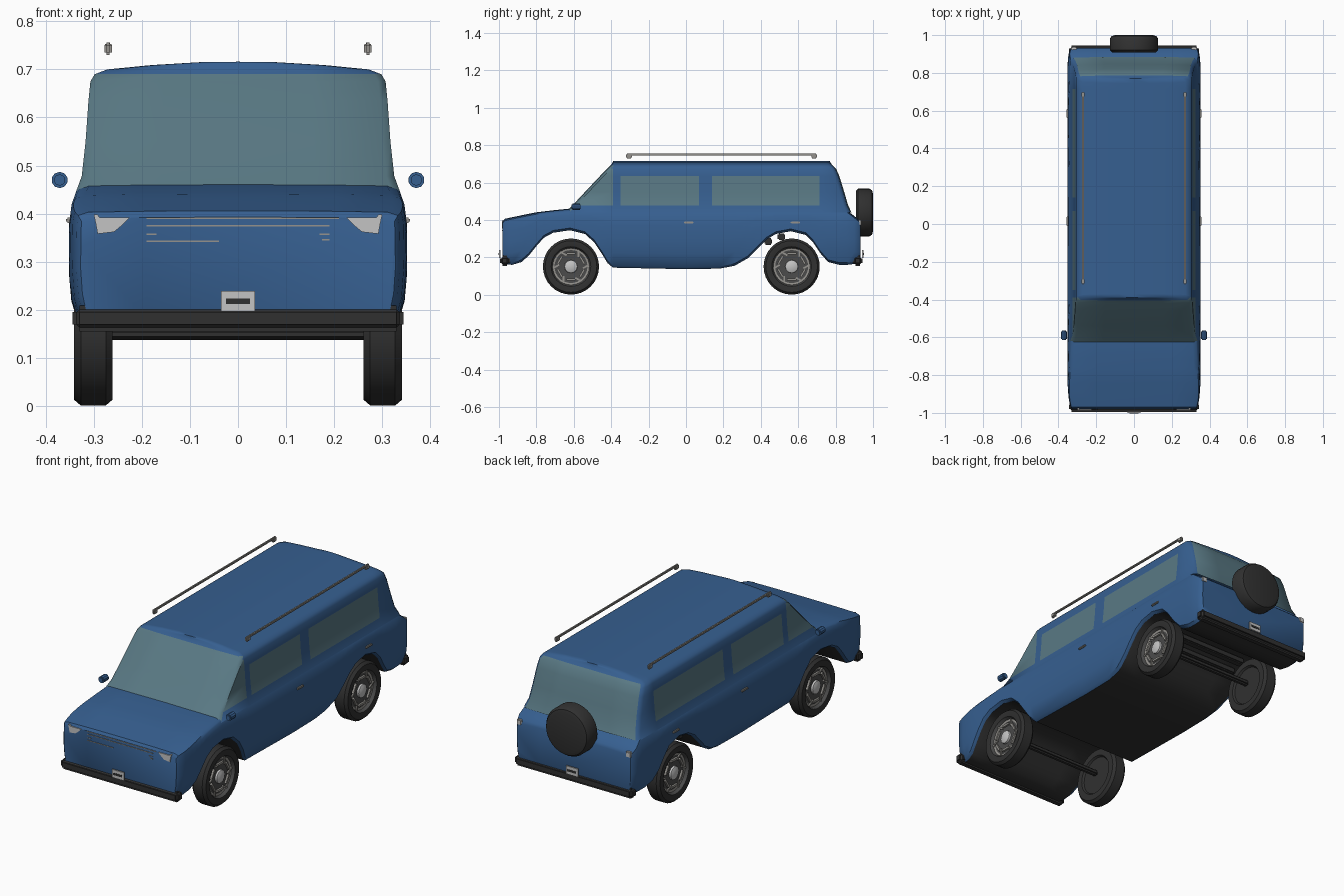
import bpy, bmesh, math
from mathutils import Vector, Matrix

if "Cube" in bpy.data.objects:
    bpy.data.objects.remove(bpy.data.objects["Cube"])


def material(name, col):
    m = bpy.data.materials.new(name)
    m.diffuse_color = (*col, 1)
    m.use_nodes = True
    m.node_tree.nodes["Principled BSDF"].inputs["Base Color"].default_value = m.diffuse_color
    return m


BLUE = material("body_blue", (0.037, 0.115, 0.28))
GLASS = material("window_glass", (0.10, 0.19, 0.23))
BLACK = material("rubber_black", (0.03, 0.03, 0.03))
DARK = material("wheel_dark_grey", (0.07, 0.07, 0.07))
SILVER = material("silver", (0.55, 0.55, 0.55))
RAIL = material("rail_grey", (0.30, 0.29, 0.27))


def finish(name, bm, mats, angle=35, recalc=True):
    bmesh.ops.remove_doubles(bm, verts=bm.verts, dist=1e-5)
    if recalc:
        bmesh.ops.recalc_face_normals(bm, faces=bm.faces)
    me = bpy.data.meshes.new(name)
    bm.to_mesh(me)
    bm.free()
    ob = bpy.data.objects.new(name, me)
    bpy.context.collection.objects.link(ob)
    for m in mats:
        me.materials.append(m)
    bpy.ops.object.select_all(action='DESELECT')
    ob.select_set(True)
    bpy.context.view_layer.objects.active = ob
    bpy.ops.object.shade_smooth_by_angle(angle=math.radians(angle))
    return ob


def loft(rings, rule, caps=False):
    """Skin closed rings; rule(ring, column) gives the material slot."""
    bm = bmesh.new()
    vs = [[bm.verts.new(p) for p in r] for r in rings]
    n = len(rings[0])
    for i in range(len(vs) - 1):
        for j in range(n):
            k = (j + 1) % n
            f = bm.faces.new((vs[i][j], vs[i][k], vs[i + 1][k], vs[i + 1][j]))
            f.material_index = rule(i, j)
    if caps:
        bm.faces.new(vs[0])
        bm.faces.new(vs[-1])
    return bm


def box(name, c, s, mat, bevel=0.0, seg=2):
    bm = bmesh.new()
    bmesh.ops.create_cube(bm, size=1, matrix=Matrix.Translation(c) @ Matrix.Diagonal((*s, 1)))
    if bevel:
        bmesh.ops.bevel(bm, geom=bm.edges[:], offset=bevel, segments=seg, affect='EDGES')
    return finish(name, bm, [mat])


def lerp(table, v):
    if v <= table[0][0]:
        return table[0][1]
    for (a, b), (c, d) in zip(table, table[1:]):
        if v <= c:
            return b + (d - b) * (v - a) / (c - a)
    return table[-1][1]


def mirrored(half):
    return half + [(-x, y, z) for x, y, z in half[-2:0:-1]]


# Lower body: sections along y, with wheel arches in the lower edge
BOTTOM = [(-.98, .18), (-.97, .165), (-.93, .16), (-.88, .175), (-.84, .21), (-.80, .26),
          (-.76, .305), (-.71, .332), (-.62, .345), (-.54, .325), (-.49, .28), (-.45, .22),
          (-.42, .17), (-.39, .145), (0, .137), (.18, .14), (.26, .155), (.33, .195),
          (.38, .245), (.43, .295), (.48, .325), (.56, .34), (.64, .32), (.68, .28),
          (.72, .22), (.76, .175), (.82, .16), (.86, .16), (.90, .165), (.925, .17), (.932, .185)]
TOP = [(-.98, .392), (-.97, .405), (-.9, .42), (-.8, .44), (-.7, .452), (-.62, .46),
       (.84, .46), (.87, .445), (.90, .42), (.925, .40), (.932, .385)]
TAPER = [(-.98, .93), (-.97, .955), (-.93, .98), (-.86, 1), (.85, 1), (.9, .985), (.925, .96), (.932, .94)]
WIDTH = [(.14, .325), (.2, .345), (.28, .352), (.38, .351), (.42, .346), (.45, .335), (.47, .325)]


def section(y, zb):
    zt, k = lerp(TOP, y), lerp(TAPER, y)
    w = lerp(WIDTH, zb) * k
    half = [(0, y, zb), (w * .6, y, zb), (w - .015, y, zb), (w, y, zb + .012)]
    for t in (.25, .5, .72, .88):
        z = zb + (zt - zb) * t
        half.append((lerp(WIDTH, z) * k, y, z))
    w = lerp(WIDTH, zt) * k
    half += [(w, y, zt - .009), (w - .02, y, zt - .002), (w * .6, y, zt), (0, y, zt + .001)]
    return mirrored(half)


rings = [section(*s) for s in BOTTOM]
N = len(rings[0])
finish("lower_body", loft(rings, lambda i, j: 1 if j < 2 or j >= N - 2 else 0, True), [BLUE, BLACK])

# Cabin: stacked outlines as (height, half width, front y, back y)
LEVELS = [(.44, .339, -.645, .885), (.478, .325, -.607, .867), (.55, .317, -.54, .846),
          (.635, .311, -.46, .82), (.675, .307, -.42, .802), (.69, .298, -.405, .787),
          (.70, .272, -.396, .777), (.709, .18, -.392, .772), (.715, .08, -.39, .77), (.716, 0, -.39, .77)]


def outline(z, w, yf, yb):
    half = [(0, yf, z), (w * .5, yf, z), (w * .95, yf + .004, z), (w, yf + .02, z)]
    half += [(w, max(y, yf + .021), z) for y in (-.39, -.35, .07, .14, .715)]
    half += [(w, yb - .025, z), (w * .95, yb - .005, z), (w * .5, yb, z), (0, yb, z)]
    return mirrored(half)


rings = [outline(*l) for l in LEVELS]
M = len(rings[0])


def cabin_colour(i, j):
    j = min(j, M - 1 - j)            # same on both sides
    if j <= 2:
        return int(i < 5)            # windscreen
    if j >= 10:
        return int(i < 5)            # rear window
    if j == 3:
        return int(1 <= i < 4)       # front quarter window
    return int(j in (5, 7) and i in (1, 2))


finish("cabin", loft(rings, cabin_colour), [BLUE, GLASS], 50)


# Wheels and other turned parts
def lathe(name, prof, mats, rule, place, seg=32):
    rs = [[place @ Vector((x, r * math.cos(a), r * math.sin(a)))
           for a in (2 * math.pi * k / seg for k in range(seg))] for r, x in prof]
    return finish(name, loft(rs, lambda i, j: rule(i)), mats)


TYRE = [(0, -.03), (.098, -.03), (.105, -.04), (.138, -.04), (.15, -.026), (.15, .026),
        (.138, .04), (.112, .04), (.106, .038), (.098, .022), (.088, .02), (0, .02)]
HUB = [(.036, .015), (.034, .03), (.02, .036), (0, .037)]
for side, sx in (("right", 1), ("left", -1)):
    for end, y in (("front", -.615), ("rear", .565)):
        place = Matrix.Translation((sx * .301, y, .151)) @ Matrix.Diagonal((sx, 1, 1, 1))
        tag = f"{end}_{side}"
        lathe(f"wheel_{tag}", TYRE, [BLACK, DARK, RAIL], lambda i: 2 if i == 9 else 1 if i > 7 else 0, place)
        lathe(f"hub_{tag}", HUB, [SILVER], lambda i: 0, place, 12)
        # Bright hexagonal ring of bars with short spokes
        bm = bmesh.new()
        for k in range(6):
            turn = Matrix.Rotation(k * math.pi / 3, 4, 'X')
            for c, s in (((.024, 0, .069), (.012, .05, .011)), ((.022, .04, .07), (.01, .009, .04))):
                bmesh.ops.create_cube(bm, size=1, matrix=place @ turn @ Matrix.Translation(c) @ Matrix.Diagonal((*s, 1)))
        finish(f"wheel_bars_{tag}", bm, [RAIL])

# Spare wheel on the tailgate
SPARE = [(0, .908), (.115, .908), (.128, .92), (.128, .98), (.118, .995), (.10, 1.0), (0, 1.0)]
lathe("spare_wheel", SPARE, [BLACK], lambda i: 0,
      Matrix.Translation((0, 0, .44)) @ Matrix.Rotation(math.pi / 2, 4, 'Z'))

# Axles and chassis bars
for name, y, z in (("front_axle", -.615, .16), ("rear_axle", .565, .16)):
    box(name, (0, y, z), (.54, .03, .03), BLACK, .008)
for i, y in enumerate((.44, .51)):
    box(f"chassis_bar_{i}", (0, y, .285 + i * .025), (.56, .04, .035), BLACK, .006)

# Bumpers and number plates
for name, y, s in (("front", -.968, -1), ("rear", .918, 1)):
    box(f"{name}_bumper", (0, y, .182), (.688, .052, .054), BLACK, .014, 3)
    py = y + s * .028
    box(f"{name}_plate", (0, py, .218), (.07, .008, .042), SILVER)
    box(f"{name}_plate_panel", (0, py + s * .004, .218), (.05, .004, .011), BLACK)


# Headlamps: tapered flat panels
def panel(name, pts, y, depth, mat):
    bm = bmesh.new()
    f = bm.faces.new([bm.verts.new((x, y, z)) for x, z in pts])
    ext = bmesh.ops.extrude_face_region(bm, geom=[f])
    bmesh.ops.translate(bm, verts=[v for v in ext["geom"] if isinstance(v, bmesh.types.BMVert)], vec=(0, depth, 0))
    return finish(name, bm, [mat])


for side, sx in (("right", 1), ("left", -1)):
    lamp = [(.30, .398), (.292, .398), (.288, .392), (.225, .392), (.242, .375), (.258, .362), (.292, .358), (.296, .38)]
    panel(f"headlamp_{side}", [(sx * x, z) for x, z in lamp], -.984, .012, SILVER)
    box(f"tail_lamp_{side}", (sx * .318, .928, .385), (.03, .016, .03), SILVER, .004)
    # Mirror, door handles and roof rail
    bm = bmesh.new()
    bmesh.ops.create_cone(bm, cap_ends=True, segments=10, radius1=.017, radius2=.017, depth=.05,
                          matrix=Matrix.Translation((sx * .371, -.588, .47)) @ Matrix.Rotation(math.pi / 2, 4, 'X'))
    bmesh.ops.bevel(bm, geom=[e for e in bm.edges if abs(e.verts[0].co.y - e.verts[1].co.y) < .001],
                    offset=.005, segments=2, affect='EDGES')
    finish(f"mirror_{side}", bm, [BLUE])
    for i, y in enumerate((.015, .585)):
        box(f"door_handle_{side}_{i}", (sx * .351, y, .386), (.014, .05, .011), RAIL, .003)
    box(f"roof_rail_{side}", (sx * .27, .19, .75), (.013, 1.0, .011), RAIL, .003)
    for i, y in enumerate((-.305, .685)):
        box(f"rail_end_{side}_{i}", (sx * .27, y, .743), (.016, .03, .026), RAIL, .005)

# Grille: thin bright trim lines
for i, (x0, x1, z) in enumerate(((-.19, .21, .39), (-.19, .19, .375), (-.19, -.17, .357),
                                 (.17, .19, .357), (-.19, -.04, .343), (.175, .19, .346))):
    box(f"grille_line_{i}", ((x0 + x1) / 2, -.98, z), (x1 - x0, .006, .003), RAIL)
